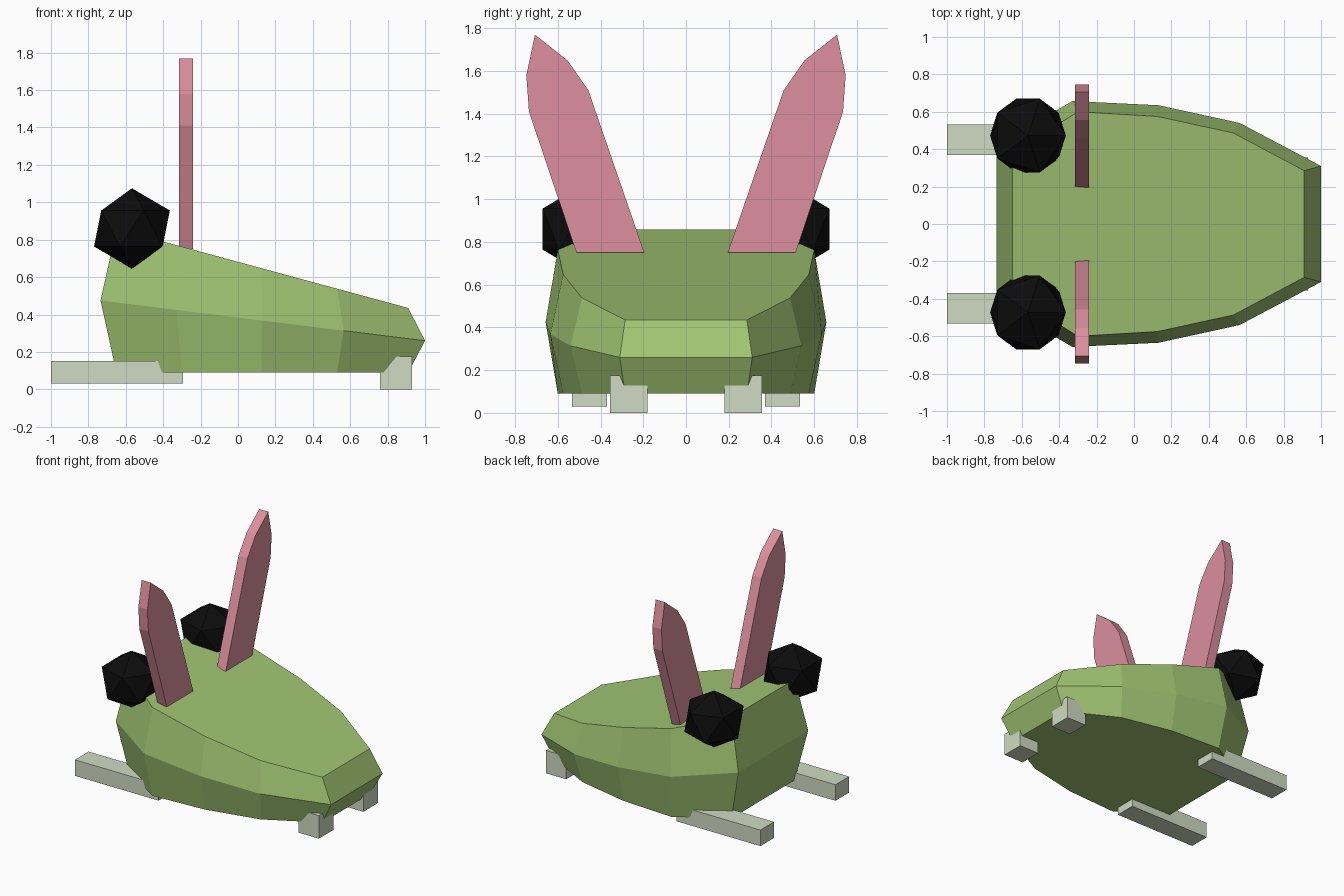
import bpy, bmesh

if "Cube" in bpy.data.objects:
    bpy.data.objects.remove(bpy.data.objects["Cube"])


def material(name, r, g, b):
    def lin(c):
        c /= 255
        return c / 12.92 if c <= 0.04045 else ((c + 0.055) / 1.055) ** 2.4
    m = bpy.data.materials.new(name)
    m.diffuse_color = (lin(r), lin(g), lin(b), 1)
    m.use_nodes = True
    m.node_tree.nodes["Principled BSDF"].inputs["Base Color"].default_value = m.diffuse_color
    return m


GREEN = material("leaf green", 161, 197, 115)
PINK = material("ear pink", 221, 143, 159)
PALE = material("pale foot grey", 208, 219, 195)
BLACK = material("eye black", 12, 12, 13)


def finish(name, bm, mat):
    bmesh.ops.recalc_face_normals(bm, faces=bm.faces)
    me = bpy.data.meshes.new(name)
    bm.to_mesh(me)
    bm.free()
    me.materials.append(mat)
    ob = bpy.data.objects.new(name, me)
    bpy.context.collection.objects.link(ob)
    return ob


def loft(name, rings, mat):
    """Join closed rings of points with quads and cap both ends."""
    bm = bmesh.new()
    rows = [[bm.verts.new(p) for p in ring] for ring in rings]
    n = len(rows[0])
    for a, b in zip(rows, rows[1:]):
        for i in range(n):
            j = (i + 1) % n
            bm.faces.new((a[i], a[j], b[j], b[i]))
    bm.faces.new(rows[0])
    bm.faces.new(rows[-1])
    return finish(name, bm, mat)


def box(name, x, y, z, mat):
    ring = [(x[0], y[0]), (x[1], y[0]), (x[1], y[1]), (x[0], y[1])]
    return loft(name, [[(px, py, h) for px, py in ring] for h in z], mat)


# Body: flat base, sloping belt line and sloping back
belt = [(1, .31), (.565, .54), (.13, .635), (-.33, .657), (-.735, .42)]
rim = [(.91, .285), (.53, .487), (.125, .575), (-.3, .6), (-.65, .38)]


def ring(half, height):
    full = half + [(x, -y) for x, y in reversed(half)]
    return [(x, y, height(x)) for x, y in full]


loft("body", [ring(rim, lambda x: .09),
              ring(belt, lambda x: .26 + (1 - x) * .124),
              ring(rim, lambda x: .435 + (.91 - x) * .271)], GREEN)

ear = [(.195, .75), (.513, .75), (.735, 1.41), (.747, 1.58),
       (.707, 1.77), (.555, 1.65), (.457, 1.51)]

for side, s in (("left", 1), ("right", -1)):
    # Flat upright ears
    loft(f"{side}_ear", [[(x, s * y, z) for y, z in ear] for x in (-.316, -.24)], PINK)

    # Feet: long at the back, stubby at the front
    box(f"{side}_back_foot", (-1, -.295), (s * .37, s * .533), (.03, .152), PALE)
    box(f"{side}_front_foot", (.76, .93), (s * .18, s * .355), (0, .175), PALE)

    # Faceted eyes
    bm = bmesh.new()
    bmesh.ops.create_icosphere(bm, subdivisions=1, radius=1)
    bmesh.ops.scale(bm, vec=(.2265, .2325, .215), verts=bm.verts)
    bmesh.ops.translate(bm, vec=(-.567, s * .473, .86), verts=bm.verts)
    finish(f"{side}_eye", bm, BLACK)
